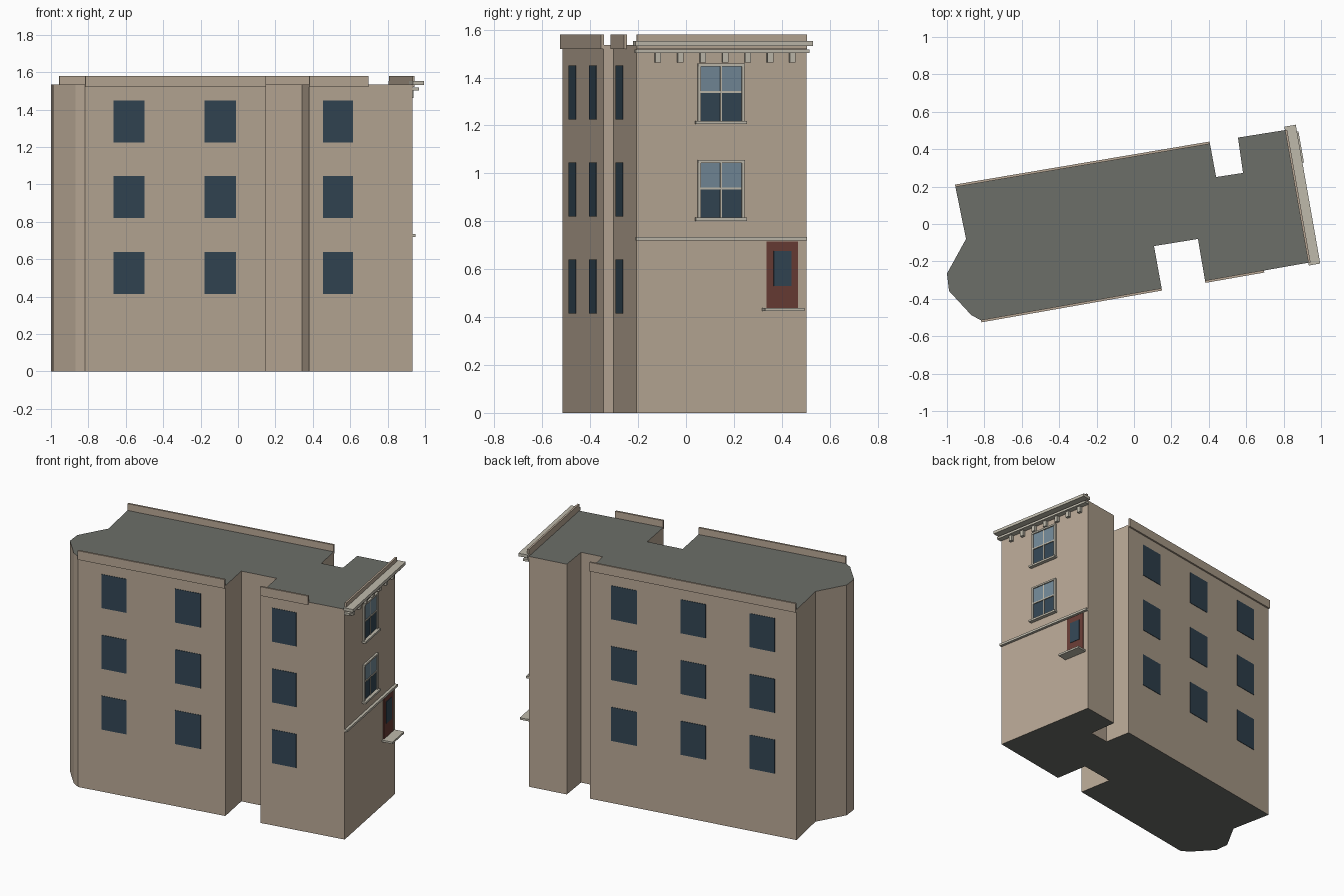
import bpy, bmesh
from mathutils import Vector

if "Cube" in bpy.data.objects:
    bpy.data.objects.remove(bpy.data.objects["Cube"])


def material(name, rgb):
    m = bpy.data.materials.new(name)
    m.diffuse_color = (*rgb, 1)
    m.use_nodes = True
    m.node_tree.nodes["Principled BSDF"].inputs["Base Color"].default_value = m.diffuse_color
    return m


WALL = material("wall", (0.48, 0.39, 0.30))
ROOF = material("roof", (0.15, 0.157, 0.14))
DARK = material("dark_glass", (0.032, 0.06, 0.087))
LIGHT = material("light_glass", (0.17, 0.25, 0.31))
TRIM = material("trim", (0.52, 0.49, 0.41))
DOOR = material("door_red", (0.14, 0.045, 0.035))


def prism(name, pts, z0, z1, mat, cap=None):
    """Extrude a counter-clockwise outline from z0 to z1."""
    bm = bmesh.new()
    lo = [bm.verts.new((x, y, z0)) for x, y in pts]
    hi = [bm.verts.new((x, y, z1)) for x, y in pts]
    n = len(pts)
    for i in range(n):
        j = (i + 1) % n
        bm.faces.new((lo[i], lo[j], hi[j], hi[i]))
    for f in (bm.faces.new(hi), bm.faces.new(lo[::-1])):
        f.material_index = 1 if cap else 0
    bmesh.ops.recalc_face_normals(bm, faces=bm.faces)
    me = bpy.data.meshes.new(name)
    bm.to_mesh(me)
    bm.free()
    me.materials.append(mat)
    if cap:
        me.materials.append(cap)
    ob = bpy.data.objects.new(name, me)
    bpy.context.collection.objects.link(ob)
    return ob


def slab(name, wall, a, b, z0, z1, out0, out1, mat):
    """Box on a wall line; a and b are grid coordinates on the wall's axis."""
    p, q, axis = Vector(wall[0]), Vector(wall[1]), wall[2]
    d = (q - p).normalized()
    n = Vector((d.y, -d.x))
    pa, pb = (p + d * ((v - p[axis]) / d[axis]) for v in (a, b))
    return prism(name, [pa + n * out1, pb + n * out1, pb + n * out0, pa + n * out0],
                 z0, z1, mat)


# Main block with side notches and angled rear bay
outline = [(-0.818, -0.515), (0.148, -0.345), (0.107, -0.118), (0.342, -0.08),
           (0.38, -0.304), (0.932, -0.207), (0.807, 0.502), (0.556, 0.462),
           (0.583, 0.273), (0.439, 0.251), (0.406, 0.430), (-0.955, 0.20),
           (-0.898, -0.08), (-1.0, -0.265), (-0.989, -0.358), (-0.87, -0.487)]
prism("main_block", outline, 0, 1.535, WALL, ROOF)

front = (outline[0], outline[1], 0)
front_right = (outline[4], outline[5], 0)
street = (outline[5], outline[6], 1)
back = (outline[10], outline[11], 0)

# Parapets
slab("front_parapet", front, -0.818, 0.148, 1.52, 1.58, -0.002, 0.011, WALL)
slab("front_right_parapet", front_right, 0.38, 0.695, 1.52, 1.58, -0.002, 0.011, WALL)
slab("back_parapet", back, 0.406, -0.955, 1.52, 1.58, -0.002, 0.011, WALL)
slab("street_parapet", street, -0.207, 0.502, 1.52, 1.58, 0.0, 0.012, WALL)

# Plain side windows, three storeys
for z in (0.415, 0.82, 1.225):
    for w, a, b in ((front, -0.665, -0.5), (front, -0.18, -0.012),
                    (front_right, 0.455, 0.615), (back, 0.268, 0.097),
                    (back, -0.193, -0.357), (back, -0.648, -0.812)):
        slab("side_window", w, a, b, z, z + 0.225, -0.002, 0.003, DARK)

# Cornice, brackets and string course on the street face
slab("cornice_top", street, -0.222, 0.520, 1.532, 1.552, 0, 0.062, TRIM)
slab("cornice_lower", street, -0.215, 0.510, 1.502, 1.517, 0, 0.036, TRIM)
for i in range(7):
    y = -0.119 + i * 0.0936
    slab("cornice_bracket", street, y - 0.012, y + 0.012, 1.463, 1.502, 0, 0.02, TRIM)
slab("string_course", street, -0.21, 0.503, 0.72, 0.735, 0, 0.018, TRIM)

# Sash windows
for z in (0.812, 1.215):
    top = z + 0.243
    slab("lower_sash", street, 0.06, 0.233, z, z + 0.125, 0, 0.003, DARK)
    slab("upper_sash", street, 0.06, 0.233, z + 0.125, top - 0.01, 0, 0.005, LIGHT)
    for name, a, b, z0, z1, out in (
            ("casing_left", 0.048, 0.06, z, top, 0.012),
            ("casing_right", 0.231, 0.243, z, top, 0.012),
            ("casing_head", 0.048, 0.243, top - 0.011, top, 0.013),
            ("meeting_rail", 0.06, 0.231, z + 0.12, z + 0.129, 0.009),
            ("glazing_bar", 0.142, 0.148, z, top - 0.011, 0.008),
            ("window_sill", 0.037, 0.25, z - 0.01, z + 0.003, 0.025)):
        slab(name, street, a, b, z0, z1, 0, out, TRIM)

# Door with glass panel and step
slab("door", street, 0.335, 0.467, 0.435, 0.715, 0, 0.006, DOOR)
slab("door_glass", street, 0.365, 0.438, 0.53, 0.675, 0, 0.009, DARK)
slab("door_step", street, 0.318, 0.483, 0.425, 0.438, 0, 0.07, TRIM)
